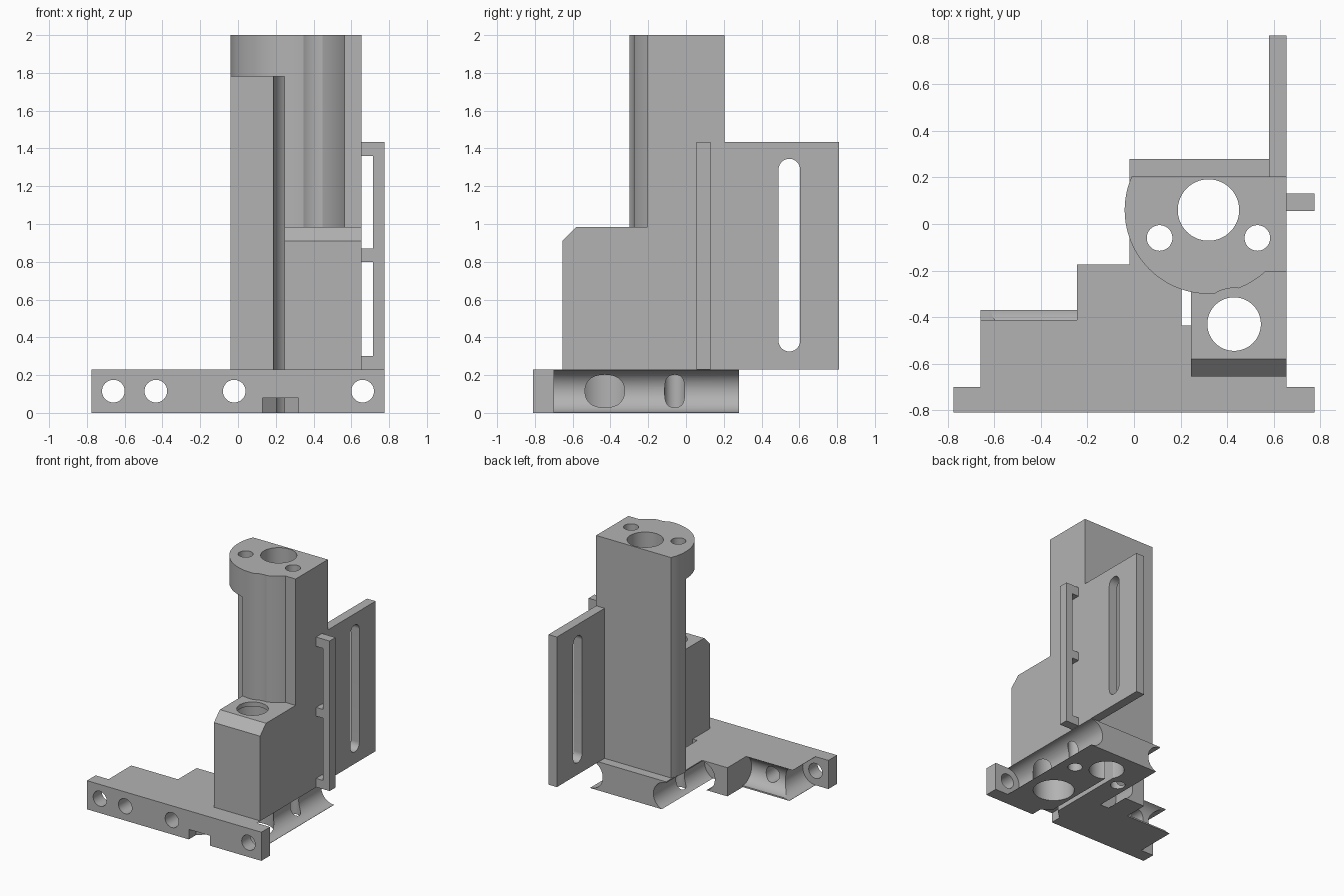
import bpy, bmesh, math
from mathutils import Matrix, Vector

cube = bpy.data.objects.get("Cube")
if cube:
    bpy.data.objects.remove(cube, do_unlink=True)

grey = bpy.data.materials.new("plain grey")
grey.use_nodes = True
colour = (0.45, 0.45, 0.45, 1)
grey.diffuse_color = colour
grey.node_tree.nodes["Principled BSDF"].inputs["Base Color"].default_value = colour


def finish(name, bm):
    bmesh.ops.recalc_face_normals(bm, faces=bm.faces)
    mesh = bpy.data.meshes.new(name)
    bm.to_mesh(mesh)
    bm.free()
    mesh.materials.append(grey)
    obj = bpy.data.objects.new(name, mesh)
    bpy.context.collection.objects.link(obj)
    return obj


def prism(name, outline, low, high, axis="z"):
    """Extrude a flat outline: (x, y) along z, or (y, z) along x."""
    bm = bmesh.new()
    place = (lambda a, b: (a, b, low)) if axis == "z" else (lambda a, b: (low, a, b))
    face = bm.faces.new([bm.verts.new(place(a, b)) for a, b in outline])
    top = bmesh.ops.extrude_face_region(bm, geom=[face])["geom"]
    move = Vector((0, 0, high - low)) if axis == "z" else Vector((high - low, 0, 0))
    bmesh.ops.translate(bm, vec=move, verts=[g for g in top if isinstance(g, bmesh.types.BMVert)])
    return finish(name, bm)


def box(name, x, y, z):
    return prism(name, [(x[0], y[0]), (x[1], y[0]), (x[1], y[1]), (x[0], y[1])], *z)


def rod(start, end, radius):
    """Round cutter between two points."""
    a, b = Vector(start), Vector(end)
    bm = bmesh.new()
    turn = (b - a).to_track_quat("Z", "Y").to_matrix().to_4x4()
    bmesh.ops.create_cone(bm, cap_ends=True, segments=64, radius1=radius, radius2=radius,
                          depth=(b - a).length, matrix=Matrix.Translation((a + b) / 2) @ turn)
    return finish("cutter", bm)


def upright(x, y, radius, low=-0.1, high=2.1):
    return rod((x, y, low), (x, y, high), radius)


def combine(obj, others, operation="DIFFERENCE"):
    for other in others:
        mod = obj.modifiers.new("cut", "BOOLEAN")
        mod.operation = operation
        mod.solver = "EXACT"
        mod.object = other
        bpy.context.view_layer.update()
        mesh = bpy.data.meshes.new_from_object(
            obj.evaluated_get(bpy.context.evaluated_depsgraph_get()))
        obj.modifiers.clear()
        obj.data = mesh
        bpy.data.objects.remove(other, do_unlink=True)


BORE, POCKET = (0.32, 0.06), (0.43, -0.43)
BASE, MID = 0.23, 0.115

# Stepped base with rod grooves, front holes and clamping slit
base = prism("base", [
    (-.775, -.81), (.775, -.81), (.775, -.7), (.655, -.7), (.655, .28), (-.02, .28),
    (-.02, -.175), (-.245, -.175), (-.245, -.37), (-.66, -.37), (-.66, -.7), (-.775, -.7)],
    0, BASE)
cuts = [rod((x, -.9, MID), (x, .4, MID), 0.06) for x in (-.66, -.435, -.02, .66)]
cuts += [rod((.657, -.7, MID), (.657, .4, MID), 0.113),
         rod((-.66, -.7, MID), (-.66, -.2, MID), 0.113),
         rod((-.9, -.37, .125), (-.245, -.37, .125), 0.113),
         rod((-.02, -.37, .107), (-.02, .4, .107), 0.114),
         upright(*POCKET, 0.155), upright(*BORE, 0.132),
         upright(.11, -.06, 0.055), upright(.53, -.06, 0.055),
         box("cutter", (.205, .245), (-.435, .02), (-.1, .4)),
         prism("cutter", [(.13, -.9), (.32, -.9), (.32, -.72), (.245, -.65), (.245, -.4),
                          (.205, -.4), (.205, -.65), (.13, -.72)], -.1, .08)]
combine(base, cuts)

# Tall column: round front, flat back and side, open corner below the head
radius = 0.36
start = math.pi - math.asin(0.145 / radius)
end = math.pi * 2 - math.acos(0.245 / radius)
arc = [start + (end - start) * i / 48 for i in range(49)]
outline = [(BORE[0] + radius * math.cos(a), BORE[1] + radius * math.sin(a)) for a in arc]
column = prism("column", outline + [(.655, -.205), (.655, .205)], BASE, 2)
combine(column, [box("cutter", (-.2, .245), (-.5, .06), (.1, 1.78)),
                 upright(*BORE, 0.132), upright(.11, -.06, 0.055),
                 upright(.53, -.06, 0.055), upright(*POCKET, 0.155)])

# Chamfered front block with a lipped pocket, hugging the column
block = prism("front_block", [(-.655, BASE), (-.655, .91), (-.58, .985), (-.2, .985), (-.2, BASE)],
              .245, .655, "x")
filler = box("filler", (.245, .655), (-.3, -.1), (BASE, .985))
combine(block, [filler], "UNION")
combine(block, [upright(*POCKET, 0.115), upright(*POCKET, 0.155, -.1, .95),
                upright(*BORE, 0.132), upright(.53, -.06, 0.055)])

# Slotted side panel
panel = box("slotted_panel", (.58, .655), (.205, .81), (BASE, 1.435))
slot_y, slot_r = 0.547, 0.057
combine(panel, [rod((.5, slot_y, z), (.7, slot_y, z), slot_r) for z in (.382, 1.288)]
        + [box("cutter", (.5, .7), (slot_y - slot_r, slot_y + slot_r), (.382, 1.288))])

# Side rail on three short brackets
box("side_rail", (.715, .775), (.055, .13), (BASE, 1.435))
for i, (low, high) in enumerate([(BASE, .3), (.8, .87), (1.36, 1.435)]):
    box("rail_bracket_%d" % (i + 1), (.655, .715), (.055, .13), (low, high))

# Smooth round surfaces, keep edges crisp
for obj in (base, column, block, panel):
    bpy.ops.object.select_all(action="DESELECT")
    obj.select_set(True)
    bpy.context.view_layer.objects.active = obj
    bpy.ops.object.shade_smooth_by_angle(angle=math.radians(25))
